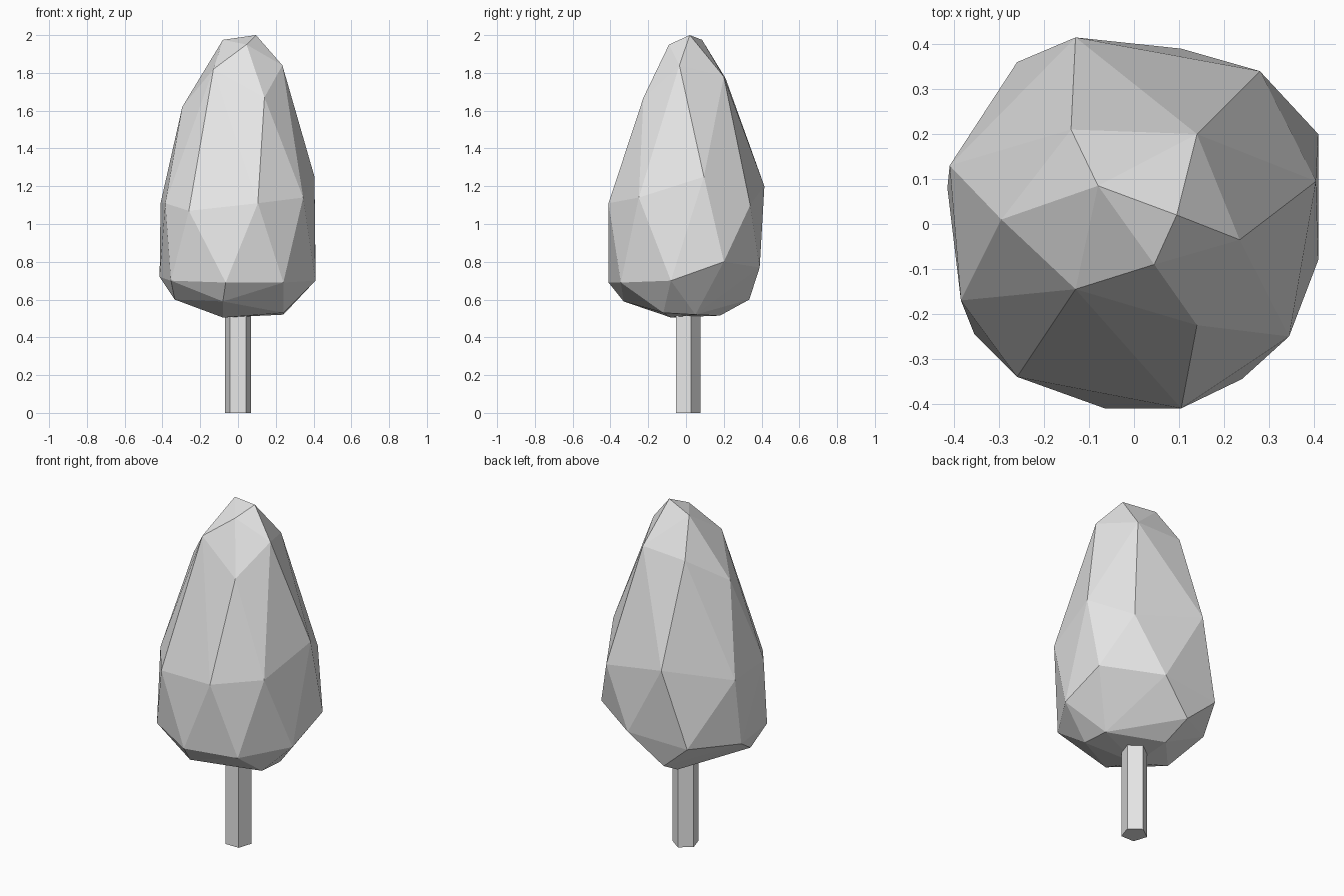
import bpy
import bmesh
import math
from mathutils import Vector

default_cube = bpy.data.objects.get("Cube")
if default_cube:
    bpy.data.objects.remove(default_cube, do_unlink=True)

# One plain grey for the whole tree
grey = bpy.data.materials.new("plain_grey")
grey.use_nodes = True
colour = (0.8, 0.8, 0.8, 1)
grey.diffuse_color = colour
grey.node_tree.nodes["Principled BSDF"].inputs["Base Color"].default_value = colour


def add_object(name, bm):
    """Turn a bmesh into a flat-shaded grey object."""
    bmesh.ops.recalc_face_normals(bm, faces=bm.faces[:])
    mesh = bpy.data.meshes.new(name)
    bm.to_mesh(mesh)
    bm.free()
    mesh.materials.append(grey)
    for polygon in mesh.polygons:
        polygon.use_smooth = False
    obj = bpy.data.objects.new(name, mesh)
    bpy.context.scene.collection.objects.link(obj)
    return obj


def faceted_hull(name, rings, unit=0.01):
    """Wrap a faceted convex skin around irregular cross-section rings."""
    bm = bmesh.new()
    for ring in rings:
        for corner in ring:
            bm.verts.new(Vector(corner) * unit)
    result = bmesh.ops.convex_hull(bm, input=bm.verts[:], use_existing_faces=False)
    leftover = result["geom_interior"] + result["geom_unused"]
    spare = [v for v in set(leftover)
             if isinstance(v, bmesh.types.BMVert) and not v.link_faces]
    bmesh.ops.delete(bm, geom=spare, context="VERTS")
    return add_object(name, bm)


# Crown: irregular rings in hundredths of a unit, from the tip down
tip = [(9.5, 2, 200), (-8, 8.5, 197.5), (4.5, -9, 195)]
shoulder = [(14, 20, 178), (-14, 21, 177), (-29.5, 1, 162),
            (-13, -14.5, 182), (14, -22.5, 167), (23.5, -3.5, 184)]
middle = [(28, 34, 110), (-13, 41.5, 120), (-41, 13, 111), (-38.5, -17, 111),
          (-26, -34, 107), (10.5, -41, 111), (34.5, -25, 114), (40.5, 9.5, 125)]
belly = [(41, 20, 80), (10.5, 39, 77), (-26, 36, 75), (-41.5, 8, 72),
         (-35.5, -24.5, 70), (-6.5, -41, 69), (24, -34.5, 69), (41, -8, 70)]
underside = [(24, 5, 52), (-7, 18, 51.5), (-9, 33.5, 60), (-33.5, -12, 60),
             (-8, -33, 59), (-8, -8, 50.5), (24, -12, 53)]
faceted_hull("crown", [tip, shoulder, middle, belly, underside])

# Trunk: five-sided post with one corner towards the back
bm = bmesh.new()
sides, radius, height = 5, 0.072, 0.53
corners = []
for i in range(sides):
    angle = math.pi / 2 + math.tau * i / sides
    corners.append(bm.verts.new((radius * math.cos(angle),
                                 radius * math.sin(angle) + 0.004, 0)))
base = bm.faces.new(corners)
extruded = bmesh.ops.extrude_face_region(bm, geom=[base], use_keep_orig=True)
top = [v for v in extruded["geom"] if isinstance(v, bmesh.types.BMVert)]
bmesh.ops.translate(bm, verts=top, vec=(0, 0, height))
add_object("trunk", bm)
